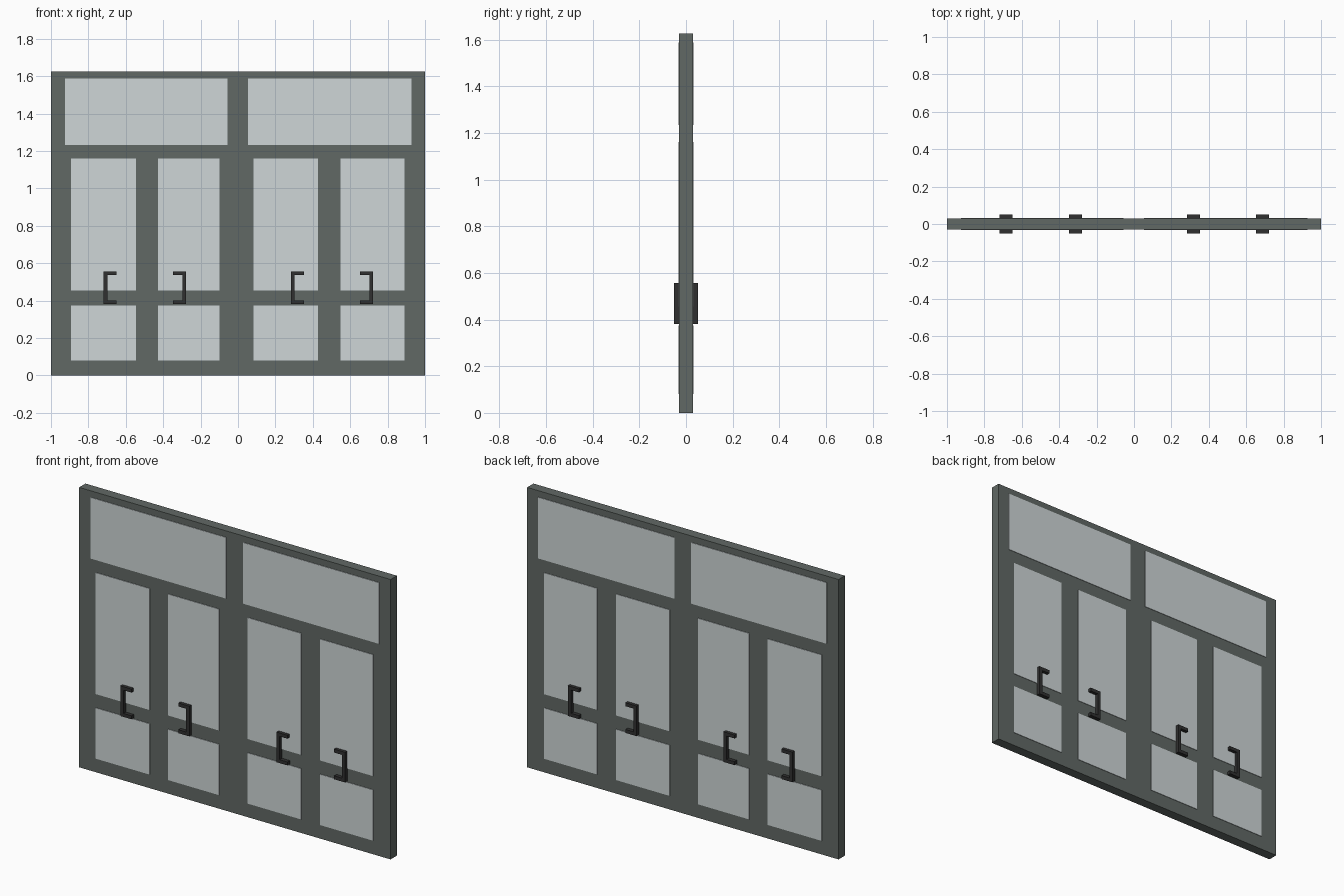
import bpy, bmesh
from mathutils import Matrix, Vector

if "Cube" in bpy.data.objects:
    bpy.data.objects.remove(bpy.data.objects["Cube"])


def material(name, rgb):
    m = bpy.data.materials.new(name)
    m.diffuse_color = (*rgb, 1)
    m.use_nodes = True
    m.node_tree.nodes["Principled BSDF"].inputs["Base Color"].default_value = m.diffuse_color
    return m


FRAME = material("frame_grey_green", (0.12, 0.14, 0.13))
GLASS = material("pale_glass", (0.62, 0.67, 0.68))
METAL = material("dark_metal", (0.03, 0.03, 0.03))


def finish(name, bm, mat):
    me = bpy.data.meshes.new(name)
    bmesh.ops.recalc_face_normals(bm, faces=bm.faces)
    bm.to_mesh(me)
    bm.free()
    me.materials.append(mat)
    ob = bpy.data.objects.new(name, me)
    bpy.context.collection.objects.link(ob)
    return ob


def box(name, x0, x1, z0, z1, half_depth, mat):
    bm = bmesh.new()
    bmesh.ops.create_cube(bm, size=1)
    bmesh.ops.transform(bm, verts=bm.verts, matrix=Matrix.Translation(((x0 + x1) / 2, 0, (z0 + z1) / 2))
                        @ Matrix.Diagonal((x1 - x0, 2 * half_depth, z1 - z0, 1)))
    return finish(name, bm, mat)


D_FRAME, D_GLASS, D_HANDLE = 0.029, 0.032, 0.051
TOP = 1.625
bays = [(-0.925, -0.055), (0.053, 0.928)]
doors = [[(-0.893, -0.545), (-0.428, -0.099)], [(0.083, 0.428), (0.548, 0.89)]]

# full-height posts
for name, x0, x1 in [("left_post", -1, bays[0][0]), ("centre_post", bays[0][1], bays[1][0]),
                     ("right_post", bays[1][1], 1)]:
    box(name, x0, x1, 0, TOP, D_FRAME, FRAME)

for (bx0, bx1), panes in zip(bays, doors):
    # rails across the bay and the upper light
    for name, z0, z1 in [("bottom_rail", 0, 0.08), ("transom", 1.16, 1.233), ("head_rail", 1.588, TOP)]:
        box(name, bx0, bx1, z0, z1, D_FRAME, FRAME)
    box("transom_glass", bx0, bx1, 1.233, 1.588, D_GLASS, GLASS)
    # door stiles fill the gaps beside the panes
    edges = [bx0, *panes[0], *panes[1], bx1]
    for x0, x1 in zip(edges[::2], edges[1::2]):
        box("door_stile", x0, x1, 0.08, 1.16, D_FRAME, FRAME)
    # glass and middle rail of each door
    for x0, x1 in panes:
        box("lower_glass", x0, x1, 0.08, 0.375, D_GLASS, GLASS)
        box("middle_rail", x0, x1, 0.375, 0.455, D_FRAME, FRAME)
        box("upper_glass", x0, x1, 0.455, 1.16, D_GLASS, GLASS)


# C-shaped pull handles, going through to both sides
def handle(x, side):
    w, h, t, z = 0.07, 0.175, 0.02, 0.381
    prof = [(0, 0), (w, 0), (w, t), (t, t), (t, h - t), (w, h - t), (w, h), (0, h)]
    bm = bmesh.new()
    face = bm.faces.new([bm.verts.new((x + side * u, -D_HANDLE, z + v)) for u, v in prof])
    new = bmesh.ops.extrude_face_region(bm, geom=[face])["geom"]
    bmesh.ops.translate(bm, vec=Vector((0, 2 * D_HANDLE, 0)),
                        verts=[g for g in new if isinstance(g, bmesh.types.BMVert)])
    finish("pull_handle", bm, METAL)


for x, side in [(-0.719, 1), (-0.277, -1), (0.283, 1), (0.723, -1)]:
    handle(x, side)
